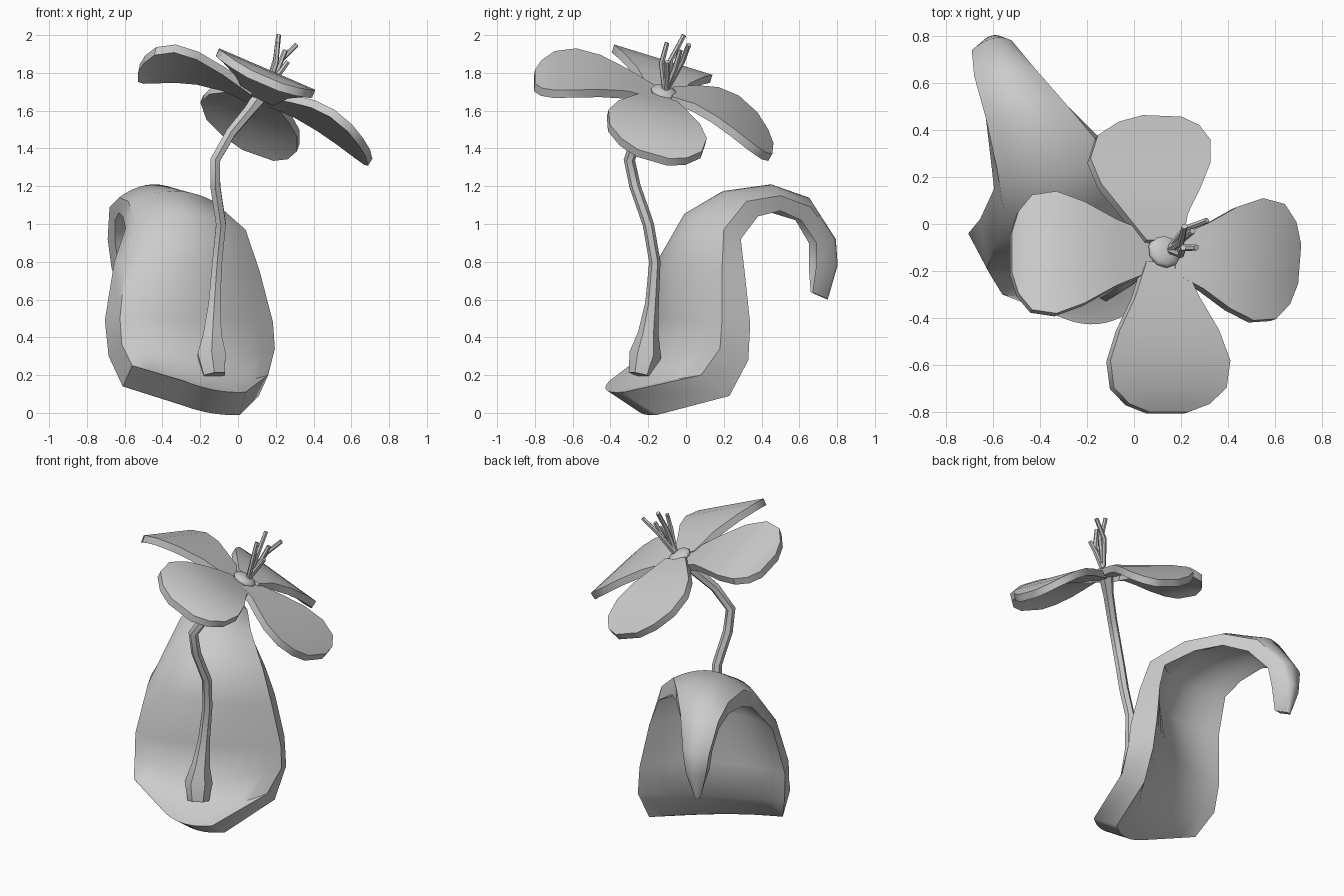
import bpy
import bmesh
from mathutils import Vector as V

cube = bpy.data.objects.get("Cube")
if cube:
    bpy.data.objects.remove(cube, do_unlink=True)

grey = bpy.data.materials.new("plain_grey")
grey.use_nodes = True
COLOUR = (0.6, 0.6, 0.6, 1)
grey.diffuse_color = COLOUR
grey.node_tree.nodes["Principled BSDF"].inputs["Base Color"].default_value = COLOUR


def finish(obj):
    obj.data.materials.append(grey)
    bpy.ops.object.select_all(action='DESELECT')
    obj.select_set(True)
    bpy.context.view_layer.objects.active = obj
    bpy.ops.object.shade_smooth_by_angle(angle=0.75)


def sheet(name, spine, depths, columns):
    """Thick curved sheet; each spine row is (left, centre, right) with a back offset."""
    bm = bmesh.new()
    front, back = [], []
    last = len(spine) - 1
    for (l, c, r), depth in zip(spine, depths):
        row = []
        for k in range(columns + 1):
            u = 2 * k / columns - 1
            row.append(c * (1 - u * u) + l * (u * (u - 1) / 2) + r * (u * (u + 1) / 2))
        front.append([bm.verts.new(p) for p in row])
        back.append([bm.verts.new(p + depth) for p in row])
    for i in range(last):
        for k in range(columns):
            for g in (front, back):
                bm.faces.new((g[i][k], g[i][k + 1], g[i + 1][k + 1], g[i + 1][k]))
        for k in (0, columns):
            bm.faces.new((front[i][k], front[i + 1][k], back[i + 1][k], back[i][k]))
    for i in (0, last):
        for k in range(columns):
            bm.faces.new((front[i][k], front[i][k + 1], back[i][k + 1], back[i][k]))
    bmesh.ops.recalc_face_normals(bm, faces=bm.faces)
    mesh = bpy.data.meshes.new(name)
    bm.to_mesh(mesh)
    bm.free()
    obj = bpy.data.objects.new(name, mesh)
    bpy.context.collection.objects.link(obj)
    finish(obj)


def tube(name, points, radii):
    """Tapering tube along a path."""
    curve = bpy.data.curves.new(name, 'CURVE')
    curve.dimensions = '3D'
    curve.bevel_depth = 1
    curve.bevel_resolution = 1
    curve.use_fill_caps = True
    line = curve.splines.new('POLY')
    line.points.add(len(points) - 1)
    for p, co, r in zip(line.points, points, radii):
        p.co = (*co, 1)
        p.radius = r
    obj = bpy.data.objects.new(name, curve)
    bpy.context.collection.objects.link(obj)
    bpy.ops.object.select_all(action='DESELECT')
    obj.select_set(True)
    bpy.context.view_layer.objects.active = obj
    bpy.ops.object.convert(target='MESH')
    finish(bpy.context.object)


# Hooded leaf: left edge, midrib, right edge and back offset, from base to curled tip
leaf_left = [(-.29, -.405, .17), (-.56, -.3, .25), (-.615, -.21, .36), (-.625, -.19, .5),
             (-.595, -.1, .8), (-.555, .06, 1.03), (-.58, .22, 1.12), (-.63, .45, 1.14),
             (-.68, .63, 1.09), (-.69, .74, .92), (-.67, .75, .77), (-.62, .73, .61)]
leaf_mid = [(-.12, -.42, .12), (-.14, -.26, .17), (-.17, -.13, .3), (-.21, -.1, .5),
            (-.22, -.12, .8), (-.25, 0, 1.05), (-.34, .2, 1.175), (-.45, .45, 1.21),
            (-.54, .65, 1.14), (-.6, .79, .92), (-.61, .8, .78), (-.6, .75, .6)]
leaf_right = [(.04, -.33, .11), (.16, .08, .2), (.195, .18, .34), (.185, .19, .48),
              (.115, .19, .75), (.04, .2, .97), (-.13, .32, 1.12), (-.28, .5, 1.15),
              (-.42, .66, 1.09), (-.52, .78, .92), (-.55, .79, .78), (-.58, .74, .61)]
leaf_depth = [(-.03, .18, -.12), (-.05, .15, -.11), (-.07, .15, -.06), (-.08, .15, -.01),
              (-.06, .12, 0), (-.04, .09, -.05), (-.03, .06, -.08), (0, 0, -.08),
              (.03, -.05, -.07), (.04, -.09, -.02), (.04, -.1, 0), (.03, -.07, .03)]
leaf_rows = [tuple(map(V, row)) for row in zip(leaf_left, leaf_mid, leaf_right)]
sheet("leaf", leaf_rows, [V(d) for d in leaf_depth], 10)

# Four petals: base, widest point, tip and half-width vector
petals = {
    "left_petal": ((.08, -.12, 1.7), (-.33, -.12, 1.87), (-.52, -.12, 1.82), (0, .26, -.08)),
    "right_petal": ((.18, -.13, 1.68), (.53, -.15, 1.53), (.705, -.17, 1.37), (-.02, -.26, .075)),
    "back_petal": ((.13, -.07, 1.7), (.07, .27, 1.59), (.12, .46, 1.4), (.255, -.01, -.09)),
    "front_petal": ((.13, -.16, 1.7), (.155, -.58, 1.82), (.15, -.8, 1.78), (-.255, 0, .11)),
}
outline = [(0, .3), (.2, .54), (.4, .83), (.6, 1), (.8, .94), (.93, .67), (1, .32)]
for name, (base, wide, tip, half) in petals.items():
    base, wide, tip, half = map(V, (base, wide, tip, half))
    down = (tip - base).cross(half).normalized() * .045
    rows = []
    for t, w in outline:
        mid = (base * ((t - .6) * (t - 1) / .6) + wide * (t * (1 - t) / .24)
               + tip * (t * (t - .6) / .4))
        rows.append((mid - half * w, mid, mid + half * w))
    sheet(name, rows, [down] * len(rows), 4)

# Bent stem with a swollen foot
tube("stem",
     [(-.125, -.24, .2), (-.14, -.215, .31), (-.135, -.2, .42), (-.125, -.18, .58),
      (-.11, -.165, .8), (-.09, -.2, 1.0), (-.12, -.27, 1.2), (-.12, -.3, 1.34),
      (-.04, -.25, 1.48), (.06, -.17, 1.6), (.12, -.12, 1.68)],
     [.065, .085, .055, .036, .03, .03, .03, .03, .03, .033, .045])

# Flower centre
bpy.ops.mesh.primitive_uv_sphere_add(segments=10, ring_count=6, radius=.075,
                                     location=(.13, -.115, 1.695), rotation=(-.3, .4, 0))
centre = bpy.context.object
centre.name = "flower_centre"
centre.scale.z = .45
finish(centre)

# Stamens fan out from the centre, each with a bend near the top
root = V((.15, -.11, 1.7))
stamens = [((.2, -.08, 1.87), (.215, -.01, 2.0)), ((.22, -.02, 1.86), (.31, .015, 1.95)),
           ((.22, -.1, 1.8), (.265, -.1, 1.86)), ((.2, -.13, 1.85), (.21, -.1, 1.96)),
           ((.21, -.06, 1.82), (.25, -.03, 1.92))]
for i, (bend, tip) in enumerate(map(lambda s: map(V, s), stamens)):
    tube("stamen_%d" % (i + 1), [root.lerp(bend, .15), bend, tip], [.016, .015, .013])
